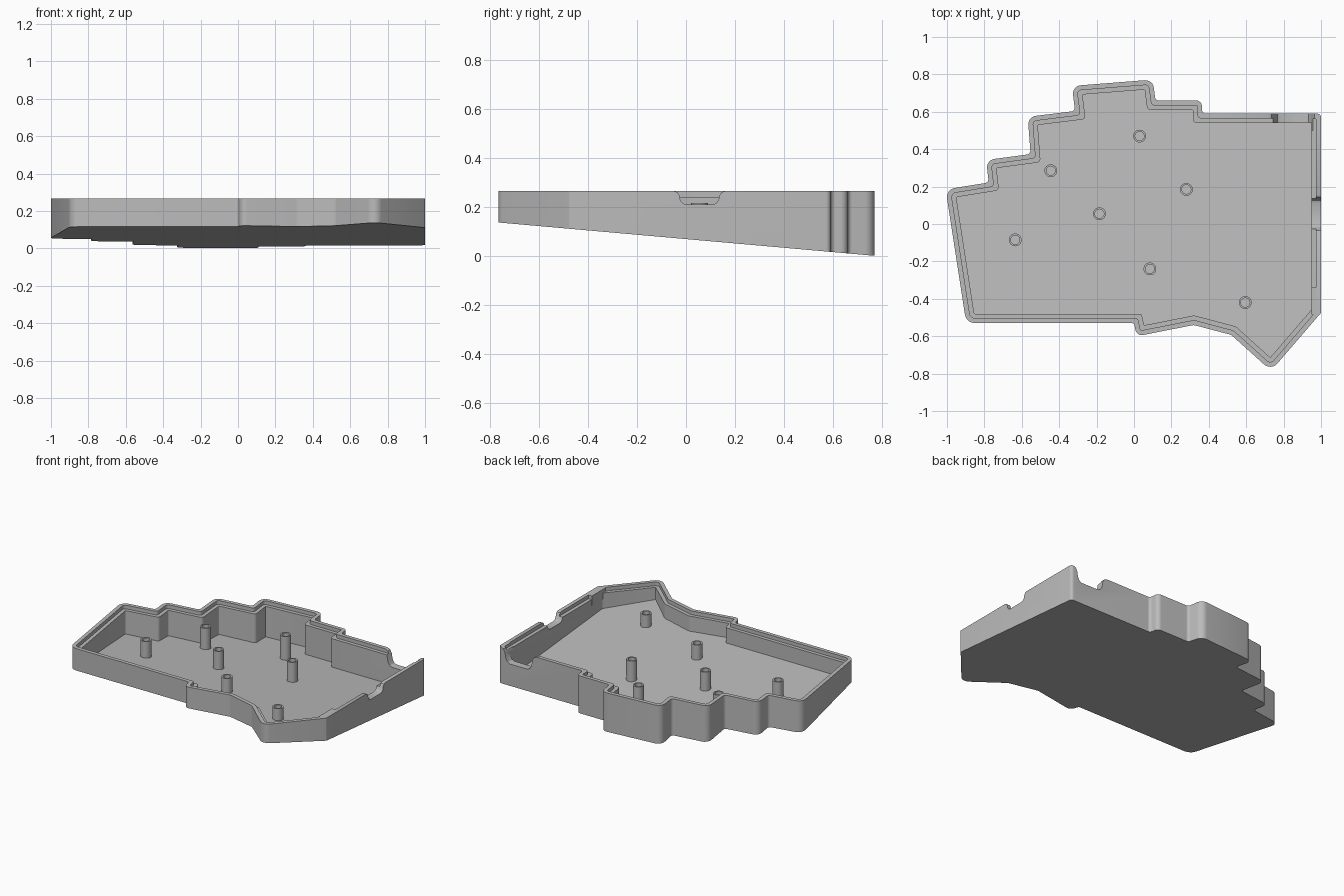
import bpy, bmesh, math
from mathutils import Vector

cube = bpy.data.objects.get("Cube")
if cube:
    bpy.data.objects.remove(cube, do_unlink=True)

grey = bpy.data.materials.new("light_grey_plastic")
grey.use_nodes = True
COLOR = (0.5, 0.5, 0.5, 1)
grey.diffuse_color = COLOR
grey.node_tree.nodes["Principled BSDF"].inputs["Base Color"].default_value = COLOR

TOP, LEDGE, POST_TOP, FLOOR = 0.265, 0.24, 0.215, 0.025

# Case outline, clockwise from the left corner: x, y, corner radius
OUTLINE = [(-1.007, .185, .05), (-.777, .222, .02), (-.79, .342, .045), (-.553, .374, .02),
           (-.568, .573, .045), (-.315, .604, .02), (-.332, .738, .045), (.1, .772, .045),
           (.115, .66, .02), (.362, .66, .03), (.365, .59, .02), (1, .59, .02),
           (1, -.475, .01), (.733, -.785, .05), (.52, -.593, .05), (.32, -.54, .05),
           (.015, -.6, .035), (0, -.53, .015), (-.897, -.53, .055)]


def underside(y):
    return max(0, 0.0685 - 0.0885 * y)


def outline(inset, steps=6):
    """Outline moved inwards by inset, with rounded corners."""
    n, pts = len(OUTLINE), []
    src = [Vector(p[:2]) for p in OUTLINE]
    corners = []
    for i, p in enumerate(src):
        a = (p - src[i - 1]).normalized()
        b = (src[(i + 1) % n] - p).normalized()
        na, nb = Vector((a.y, -a.x)), Vector((b.y, -b.x))
        corners.append((p + (na + nb) * inset / (1 + na.dot(nb)), a, b))
    for (p, a, b), (_, _, r) in zip(corners, OUTLINE):
        turn = a.x * b.y - a.y * b.x
        if turn < 0:
            r = max(r - inset, 0.006)
        angle = a.angle(b)
        t = r * math.tan(angle / 2)
        side = Vector((-a.y, a.x)) * (1 if turn > 0 else -1)
        start = p - a * t
        for k in range(steps + 1):
            f = angle * k / steps
            pts.append(start + a * (r * math.sin(f)) + side * (r * (1 - math.cos(f))))
    return pts


def finish(name, bm):
    bmesh.ops.recalc_face_normals(bm, faces=bm.faces)
    mesh = bpy.data.meshes.new(name)
    bm.to_mesh(mesh)
    bm.free()
    obj = bpy.data.objects.new(name, mesh)
    bpy.context.collection.objects.link(obj)
    mesh.materials.append(grey)
    return obj


def activate(obj):
    bpy.ops.object.select_all(action='DESELECT')
    obj.select_set(True)
    bpy.context.view_layer.objects.active = obj


def shell(name, rings):
    """Closed solid skinned through equal rings; each ring is (points, height rule)."""
    bm = bmesh.new()
    loops = [[bm.verts.new((p.x, p.y, z(p.y))) for p in pts] for pts, z in rings]
    for lo, hi in zip(loops, loops[1:]):
        for i in range(len(lo)):
            bm.faces.new((lo[i - 1], lo[i], hi[i], hi[i - 1]))
    bm.faces.new(loops[0])
    bm.faces.new(loops[-1])
    return finish(name, bm)


def prism(name, profile, lo, hi, along_x):
    """Side profile pulled along x or y."""
    bm = bmesh.new()
    verts = [bm.verts.new((lo, u, v) if along_x else (u, lo, v)) for u, v in profile]
    face = bm.faces.new(verts)
    moved = bmesh.ops.extrude_face_region(bm, geom=[face])["geom"]
    d = hi - lo
    bmesh.ops.translate(bm, vec=(d, 0, 0) if along_x else (0, d, 0),
                        verts=[g for g in moved if isinstance(g, bmesh.types.BMVert)])
    return finish(name, bm)


def notch_profile(top_a, top_b, flare, bottom):
    """Notch with softly curved flanks."""
    depth = TOP - bottom
    half = [(0, 1.3), (0, 1), (.3, .9), (.45, .7), (.55, .3), (.75, .08), (1, 0)]
    left = [(top_a + flare * u, bottom + depth * v) for u, v in half]
    right = [(top_b - flare * u, bottom + depth * v) for u, v in reversed(half)]
    return left + right


# Tray: sloped underside, lip, ledge and sloped floor
outer, lip, wall = outline(0), outline(0.026), outline(0.05)
tray = shell("case_tray", [
    (outer, underside), (outer, lambda y: TOP), (lip, lambda y: TOP),
    (lip, lambda y: LEDGE), (wall, lambda y: LEDGE),
    (wall, lambda y: underside(y) + FLOOR)])

# Connector openings in the side and back walls
cutters = [prism("side_opening", notch_profile(-.05, .16, .05, .21), .9, 1.1, True),
           prism("back_opening", notch_profile(.715, .985, .07, .165), .5, .7, False)]
for cutter in cutters:
    cutter.hide_render = True
    mod = tray.modifiers.new("opening", 'BOOLEAN')
    mod.operation, mod.solver, mod.object = 'DIFFERENCE', 'EXACT', cutter
    activate(tray)
    bpy.ops.object.modifier_apply(modifier=mod.name)
    bpy.data.objects.remove(cutter, do_unlink=True)
parts = [tray]

# Solid stretch of the side wall near the front
prism("side_wall_block", [(-.485, .2), (-.34, .2), (-.34, TOP), (-.485, TOP)], .948, .98, True)

# Hollow screw posts standing on the floor
POSTS = [(.03, .47), (-.445, .285), (.28, .185), (-.185, .055),
         (-.635, -.085), (.085, -.24), (.595, -.42)]


def circle(cx, cy, r, n=32):
    return [Vector((cx + r * math.cos(math.tau * i / n), cy + r * math.sin(math.tau * i / n)))
            for i in range(n)]


for i, (x, y) in enumerate(POSTS):
    big, small = circle(x, y, .034), circle(x, y, .024)
    parts.append(shell(f"screw_post_{i + 1}", [
        (big, lambda v: underside(v) + FLOOR - .005), (big, lambda v: POST_TOP),
        (small, lambda v: POST_TOP), (small, lambda v: underside(v) + FLOOR + .002)]))

for part in parts:
    activate(part)
    bpy.ops.object.shade_smooth_by_angle(angle=math.radians(30))
